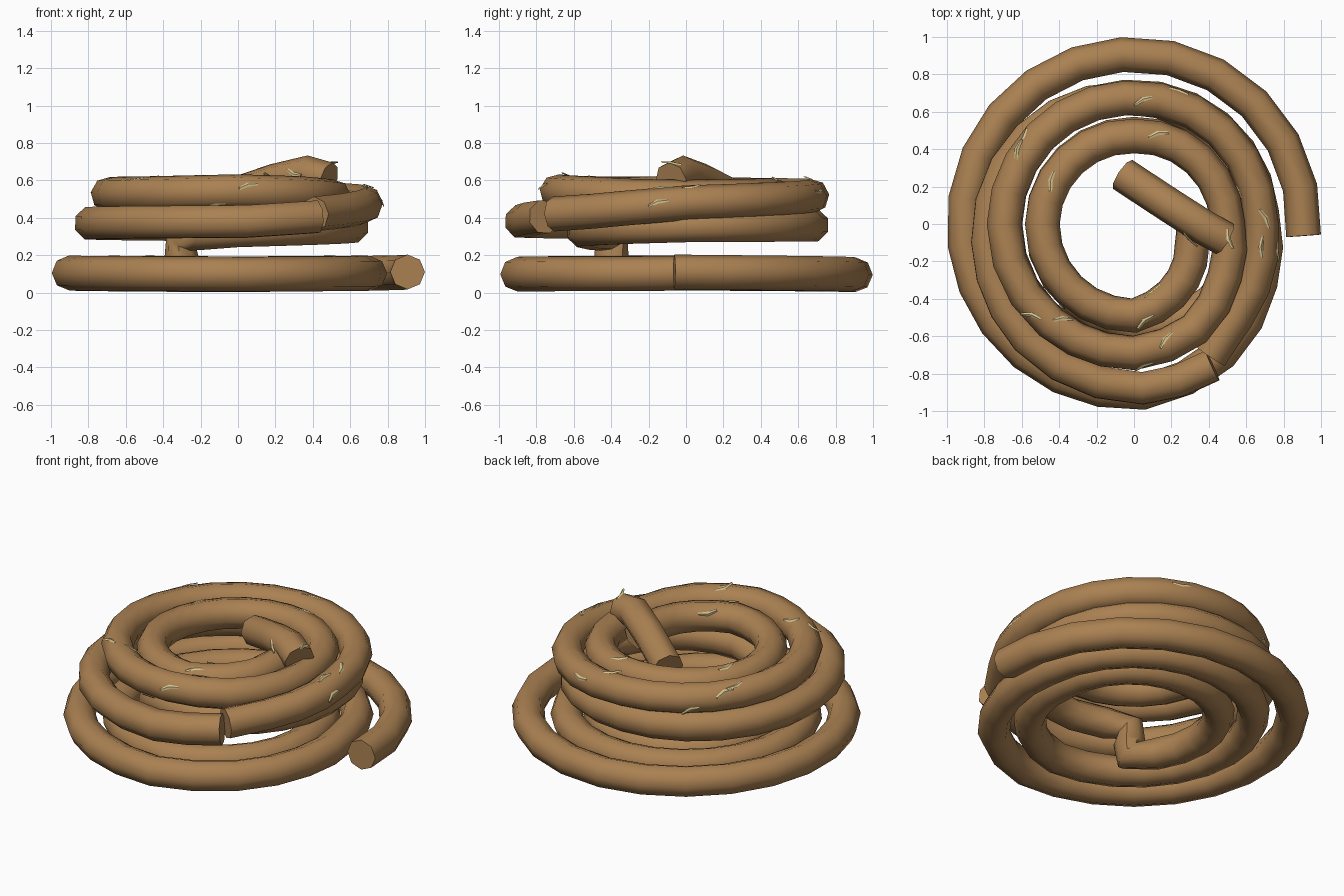
import bpy
import math
from mathutils import Vector, Matrix
from mathutils.bvhtree import BVHTree

cube = bpy.data.objects.get("Cube")
if cube:
    bpy.data.objects.remove(cube, do_unlink=True)


def material(name, rgb):
    m = bpy.data.materials.new(name)
    m.use_nodes = True
    m.diffuse_color = (*rgb, 1)
    m.node_tree.nodes["Principled BSDF"].inputs["Base Color"].default_value = (*rgb, 1)
    return m


ROPE = material("rope_brown", (0.405, 0.22, 0.085))
STRAW = material("pale_straw", (0.66, 0.54, 0.27))
RADIUS = 0.093
STEP = 15.5


def polar(degrees, r, z):
    a = math.radians(degrees)
    return (r * math.cos(a), r * math.sin(a), z)


def spiral(keys):
    """Points along a winding given as (degrees, distance from centre, height)."""
    points = []
    for start, end in zip(keys, keys[1:]):
        count = max(1, round((end[0] - start[0]) / STEP))
        for i in range(count):
            points.append(polar(*Vector(start).lerp(Vector(end), i / count)))
    return points + [polar(*keys[-1])]


def rope(name, points):
    """Eight-sided capped tube along the points."""
    curve = bpy.data.curves.new(name, "CURVE")
    curve.dimensions = "3D"
    curve.bevel_depth = RADIUS
    curve.bevel_resolution = 2
    curve.use_fill_caps = True
    line = curve.splines.new("POLY")
    line.points.add(len(points) - 1)
    for p, co in zip(line.points, points):
        p.co = (*co, 1)
    ob = bpy.data.objects.new(name, curve)
    bpy.context.collection.objects.link(ob)
    bpy.ops.object.select_all(action="DESELECT")
    ob.select_set(True)
    bpy.context.view_layer.objects.active = ob
    bpy.ops.object.convert(target="MESH")
    ob = bpy.context.object
    ob.data.materials.clear()
    ob.data.materials.append(ROPE)
    bpy.ops.object.shade_smooth_by_angle(angle=math.radians(50))
    return ob


# Bottom layer winds inward for nearly three turns, then the rope climbs
bottom = spiral([(-4, 0.909, 0.11), (94, 0.908, 0.095), (187, 0.91, 0.105), (273, 0.902, 0.098),
                 (304, 0.835, 0.1), (335, 0.745, 0.1), (365, 0.685, 0.105),
                 (454, 0.68, 0.1), (540, 0.69, 0.105), (630, 0.685, 0.1), (720, 0.51, 0.105),
                 (810, 0.48, 0.1), (900, 0.49, 0.105), (953, 0.5, 0.1)])
x, y, z = bottom[-1]
climb = [(x, y, 0.18), (x, y, 0.28)]

# Middle layer winds outward
middle = spiral([(248, 0.52, 0.315), (270, 0.55, 0.33), (360, 0.61, 0.355), (454, 0.675, 0.36),
                 (547, 0.79, 0.37), (587, 0.84, 0.375), (633, 0.88, 0.38), (659, 0.865, 0.405)])
lower = rope("lower_coil", bottom + climb + middle)

# Top layer starts against the end of the middle one and winds inward
upper = rope("upper_coil", spiral([
    (300, 0.815, 0.42), (318, 0.74, 0.435), (360, 0.68, 0.48), (454, 0.675, 0.515),
    (540, 0.695, 0.525), (590, 0.69, 0.53), (630, 0.69, 0.54), (660, 0.65, 0.53),
    (690, 0.56, 0.515), (720, 0.5, 0.51), (810, 0.47, 0.52), (900, 0.49, 0.515),
    (990, 0.49, 0.52), (1060, 0.33, 0.53), (1085, 0.31, 0.53)]))

# Loose end lying across the inner winding
tip = rope("loose_end", [(0.485, -0.08, 0.605), (0.37, -0.015, 0.64),
                         (0.19, 0.10, 0.595), (0.0, 0.225, 0.53), (-0.06, 0.265, 0.51)])

# One surface of all rope parts, to lay the fibres on
points, polys = [], []
for ob in (lower, upper, tip):
    first = len(points)
    points += [v.co.copy() for v in ob.data.vertices]
    polys += [[first + i for i in p.vertices] for p in ob.data.polygons]
surface = BVHTree.FromPolygons(points, polys)
verts, faces = [], []


def fibre(origin, direction, along):
    """Bent straw sliver laid where the ray meets the rope."""
    hit, normal, _, _ = surface.ray_cast(origin, direction)
    if hit is None:
        return
    if normal.dot(direction) > 0:
        normal = -normal
    along = (along - normal * along.dot(normal)).normalized()
    frame = Matrix((along, normal.cross(along), normal)).transposed()
    base = len(verts)
    for t, bend, width in ((-0.055, -0.006, 0.008), (0, 0.006, 0.013), (0.055, -0.004, 0.007)):
        for side, lift in ((-1, 0.003), (1, 0.003), (0, 0.008)):
            verts.append(hit + frame @ Vector((t, bend + side * width, lift)))
    for s in (base, base + 3):
        for i in range(3):
            j = (i + 1) % 3
            faces.append((s + i, s + j, s + j + 3, s + i + 3))
    faces.extend([(base + 2, base + 1, base), (base + 6, base + 7, base + 8)])


# Fibres on top of the windings: x, y, heading in degrees
for x, y, heading in [
        (0.05, 0.66, 25), (0.24, 0.71, -20), (0.13, 0.48, 15), (-0.62, 0.40, 75),
        (-0.44, 0.23, 80), (0.30, -0.08, 100), (0.70, 0.03, -60), (0.56, 0.18, -50),
        (-0.55, -0.49, -15), (-0.38, -0.51, 10), (0.06, -0.52, 40), (0.17, -0.62, 60),
        (0.10, -0.36, 70), (0.51, -0.08, 100)]:
    fibre(Vector((x, y, 2)), Vector((0, 0, -1)), Vector(polar(heading, 1, 0)))

# Fibres on the outer sides: direction from the centre, height
for degrees, height in [(274, 0.57), (261, 0.47), (-10, 0.56), (-11, 0.48),
                        (142, 0.57), (127, 0.48)]:
    inward = -Vector(polar(degrees, 1, 0))
    fibre(Vector(polar(degrees, 2, height)), inward, Vector(polar(degrees + 90, 1, 0.4)))

mesh = bpy.data.meshes.new("straw_fibres")
mesh.from_pydata(verts, [], faces)
mesh.materials.append(STRAW)
bpy.context.collection.objects.link(bpy.data.objects.new("straw_fibres", mesh))
